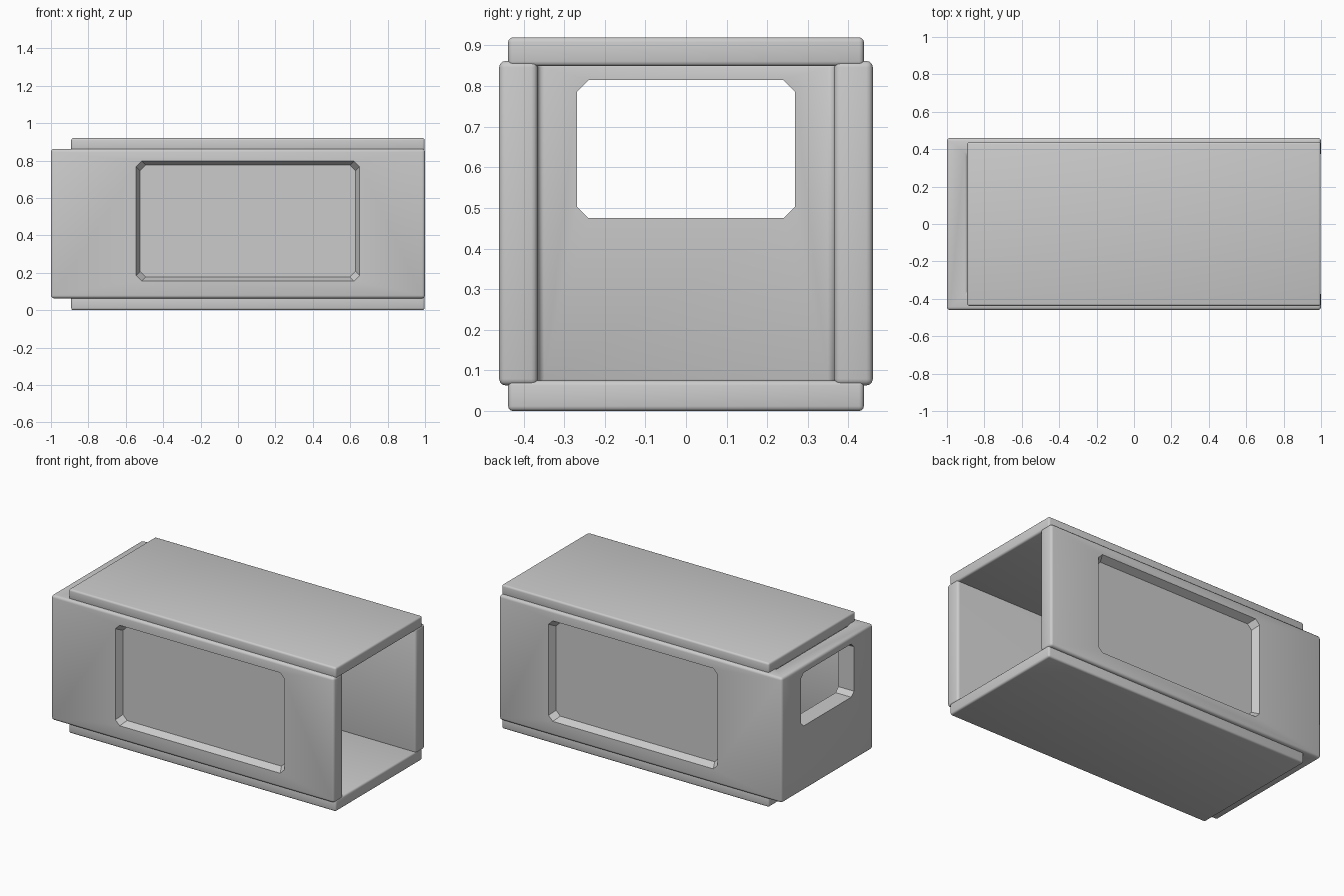
import bpy, bmesh
from mathutils import Vector

if "Cube" in bpy.data.objects:
    bpy.data.objects.remove(bpy.data.objects["Cube"])


def make_object(name, bm):
    bmesh.ops.recalc_face_normals(bm, faces=bm.faces)
    mesh = bpy.data.meshes.new(name)
    bm.to_mesh(mesh)
    bm.free()
    obj = bpy.data.objects.new(name, mesh)
    bpy.context.collection.objects.link(obj)
    return obj


def loft(name, start, end):
    """Closed solid between two matching outlines of 3D points."""
    bm = bmesh.new()
    a = [bm.verts.new(p) for p in start]
    b = [bm.verts.new(p) for p in end]
    bm.faces.new(a)
    bm.faces.new(b)
    n = len(a)
    for i in range(n):
        j = (i + 1) % n
        bm.faces.new((a[i], a[j], b[j], b[i]))
    return make_object(name, bm)


def activate(obj):
    bpy.ops.object.select_all(action='DESELECT')
    obj.select_set(True)
    bpy.context.view_layer.objects.active = obj


def bevel(obj, width):
    activate(obj)
    mod = obj.modifiers.new("soft_edges", 'BEVEL')
    mod.width, mod.segments = width, 3
    bpy.ops.object.modifier_apply(modifier=mod.name)


def cut(obj, cutter):
    activate(obj)
    mod = obj.modifiers.new("cut", 'BOOLEAN')
    mod.operation, mod.solver, mod.object = 'DIFFERENCE', 'EXACT', cutter
    bpy.ops.object.modifier_apply(modifier=mod.name)
    bpy.data.objects.remove(cutter)


def smooth(obj):
    activate(obj)
    bpy.ops.object.shade_smooth_by_angle(angle=0.6)


def chamfered(u0, u1, v0, v1, c):
    """Rectangle with clipped corners."""
    return [(u0 + c, v0), (u1 - c, v0), (u1, v0 + c), (u1, v1 - c),
            (u1 - c, v1), (u0 + c, v1), (u0, v1 - c), (u0, v0 + c)]


# U-shaped wall: two long sides joined by one end, open at +x
u = [(-1, -.46), (1, -.46), (1, -.365), (-.89, -.365),
     (-.89, .365), (1, .365), (1, .46), (-1, .46)]
walls = loft("walls", [(x, y, .063) for x, y in u], [(x, y, .862) for x, y in u])
bevel(walls, .016)

# Shallow panel recess on both long sides, tapering inward
for s in (-1, 1):
    t = .022
    # the outline is extended past the surface along the same taper
    outer = chamfered(-.545 - t, .65 + t, .155 - t, .797 + t, .03)
    inner = chamfered(-.545 + t, .65 - t, .155 + t, .797 - t, .03)
    cut(walls, loft("recess_cutter", [(x, s * .505, z) for x, z in outer],
                    [(x, s * .415, z) for x, z in inner]))

# Handle opening through the closed end
hole = chamfered(-.268, .268, .475, .815, .028)
cut(walls, loft("opening_cutter", [(-1.2, y, z) for y, z in hole],
                [(-.7, y, z) for y, z in hole]))
smooth(walls)

# Top and bottom plates
for name, z0, z1 in (("top_plate", .849, .92), ("bottom_plate", 0, .075)):
    rect = [(-.892, -.438), (.998, -.438), (.998, .438), (-.892, .438)]
    plate = loft(name, [(x, y, z0) for x, y in rect], [(x, y, z1) for x, y in rect])
    bevel(plate, .012)
    smooth(plate)
